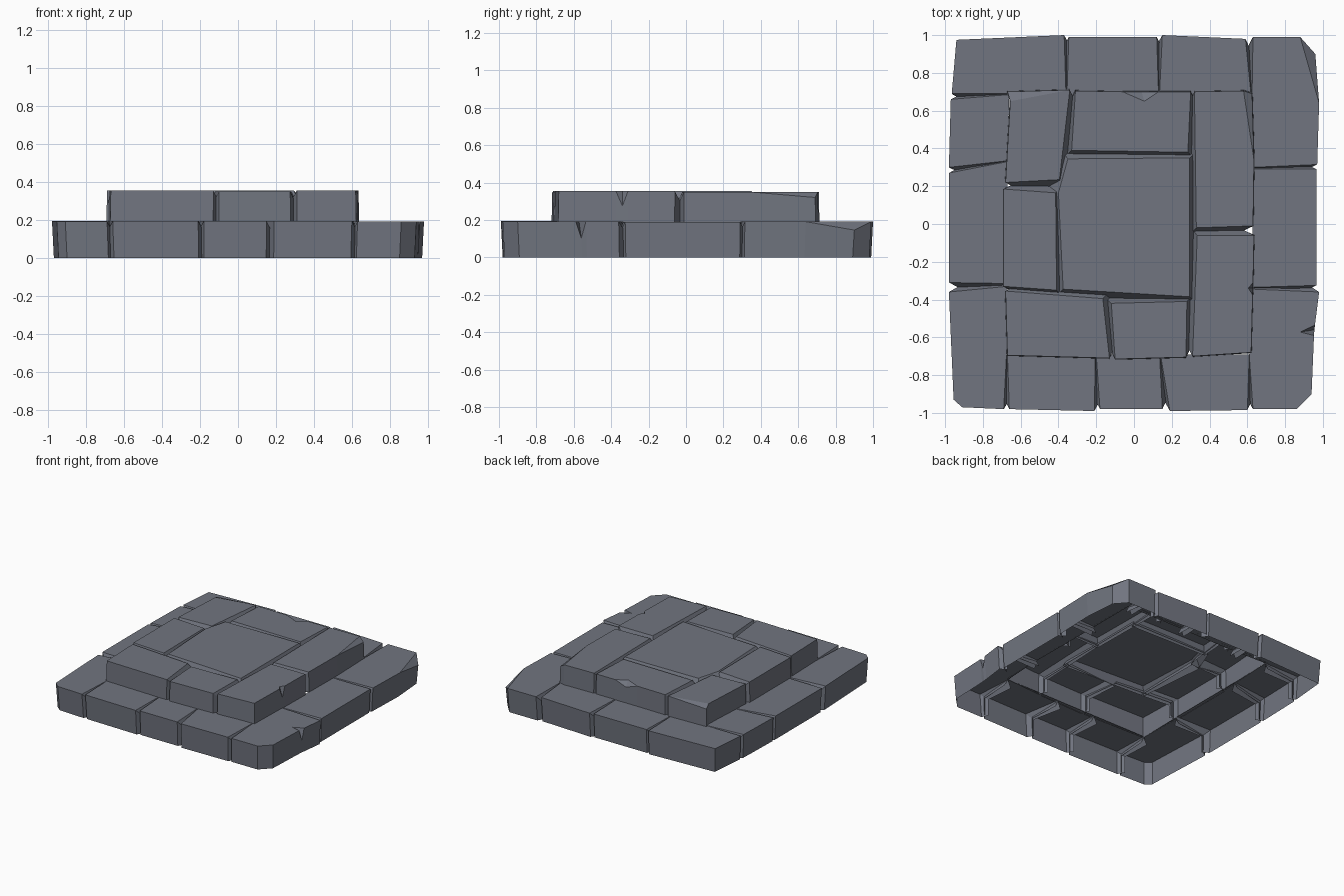
import bpy, bmesh, random
from mathutils import Vector

if "Cube" in bpy.data.objects:
    bpy.data.objects.remove(bpy.data.objects["Cube"])

random.seed(4)
stone = bpy.data.materials.new("slate stone")
stone.diffuse_color = (0.165, 0.178, 0.215, 1)
stone.use_nodes = True
stone.node_tree.nodes["Principled BSDF"].inputs["Base Color"].default_value = stone.diffuse_color

# Stone outlines seen from above. A point may carry a drop (chipped corner),
# and also the inner tip of a notch: (x, y[, drop[, tip_x, tip_y]])
LOWER = [
    # back row
    [(-.94, .975), (-.965, .69), (-.67, .69), (-.36, .68), (-.37, 1.0)],
    [(-.345, .99), (-.355, .68), (.13, .68), (.12, .99)],
    [(.15, 1.0), (.135, .68), (.62, .68), (.59, .98)],
    # right row with both corners
    [(.63, .99), (.625, .68), (.625, .30), (.97, .315), (.98, .64),
     (.96, .90, .045), (.88, .99)],
    [(.625, .29), (.63, -.335), (.965, -.325), (.965, .29)],
    [(.63, -.345), (.61, -.69), (.63, -.98), (.86, -.98), (.94, -.9),
     (.953, -.59), (.955, -.56, .09, .88, -.572), (.958, -.535), (.98, -.36)],
    # front row
    [(.60, -.985), (.61, -.69), (.14, -.69), (.19, -.99)],
    [(.15, -.98), (.135, -.69), (-.20, -.69), (-.18, -.98)],
    [(-.21, -.99), (-.205, -.69), (-.67, -.69), (-.66, -.98)],
    # left row with the front corner
    [(-.69, -.98), (-.675, -.69), (-.67, -.33), (-.98, -.36), (-.955, -.93), (-.91, -.97)],
    [(-.98, -.31), (-.67, -.315), (-.67, .33), (-.98, .27)],
    [(-.98, .30), (-.67, .335), (-.66, .685), (-.97, .66)],
]
UPPER = [
    [(-.68, .22), (-.395, .235), (-.34, .71), (-.67, .70, .02), (-.655, .65)],
    [(-.33, .39), (.285, .38), (.30, .70), (.13, .70), (.04, .70, .035, .055, .65),
     (-.06, .70), (-.31, .705)],
    [(.33, -.02), (.63, -.01), (.635, .34), (.625, .69, .03), (.58, .705), (.32, .70)],
    [(.335, -.06), (.31, -.70), (.62, -.68), (.628, -.375),
     (.63, -.34, .08, .605, -.34), (.63, -.31), (.635, -.06)],
    [(-.35, .345), (-.40, .165), (-.375, -.345), (.295, -.385), (.295, .35)],
    [(-.69, .185), (-.69, -.33), (-.41, -.35), (-.415, .165)],
    [(-.68, -.355), (-.67, -.695), (-.13, -.71), (-.165, -.395)],
    [(-.12, -.42), (-.10, -.715), (.275, -.705), (.28, -.41)],
]


def reach(p):
    return max(abs(p[0]), abs(p[1]))


def build_stone(name, pts, top, bottom, rim, core, taper):
    """Open-bottomed stone: flat top, outer walls, sloping joint sides.
    Edges beyond rim are walls; edges within core are hidden."""
    area = sum(a[0] * b[1] - b[0] * a[1] for a, b in zip(pts, pts[1:] + pts[:1]))
    if area < 0:
        pts = pts[::-1]
    n = len(pts)
    top += random.uniform(-.003, .003)
    bm = bmesh.new()
    new = bm.verts.new
    tops = [new((p[0], p[1], top - (p[2] if len(p) > 2 else 0))) for p in pts]
    feet = [new((p[0] * taper, p[1] * taper, bottom)) for p in pts]
    lows = [Vector((p[0], p[1], top - .06)) for p in pts]

    # classify edges and spread the joint sides under the neighbours
    kinds = []
    for i in range(n):
        j = (i + 1) % n
        a, b = pts[i], pts[j]
        r = reach(a), reach(b)
        kind = "wall" if min(r) > rim else "hidden" if max(r) < core else "joint"
        kinds.append(kind)
        out = Vector((b[1] - a[1], a[0] - b[0], 0)).normalized()
        step = {"wall": -.06, "joint": .03, "hidden": 0}[kind]
        lows[i] += out * step
        lows[j] += out * step
    low = [new(v) for v in lows]
    deep = [new((v.x, v.y, bottom)) for v in lows]

    # top face, with chip triangles and notch sides
    face = []
    for i, p in enumerate(pts):
        prev, nxt = tops[i - 1], tops[(i + 1) % n]
        if len(p) == 3:
            bm.faces.new((prev, tops[i], nxt))
        elif len(p) == 5:
            tip = new((p[3], p[4], top))
            bm.faces.new((prev, tops[i], tip))
            bm.faces.new((tip, tops[i], nxt))
            face.append(tip)
        else:
            face.append(tops[i])
    bm.faces.new(face)

    # walls, joint sides and the upright groove at each wall end
    for i in range(n):
        j = (i + 1) % n
        if kinds[i] == "wall":
            bm.faces.new((tops[i], feet[i], feet[j], tops[j]))
        elif kinds[i] == "joint":
            bm.faces.new((tops[i], low[i], low[j], tops[j]))
            if kinds[i - 1] == "wall":
                bm.faces.new((tops[i], feet[i], deep[i], low[i]))
            if kinds[j] == "wall":
                bm.faces.new((tops[j], low[j], deep[j], feet[j]))
    bmesh.ops.delete(bm, geom=[v for v in bm.verts if not v.link_faces], context='VERTS')
    me = bpy.data.meshes.new(name)
    bm.to_mesh(me)
    bm.free()
    me.materials.append(stone)
    bpy.context.collection.objects.link(bpy.data.objects.new(name, me))


# Lower step, then the upper paving
for k, pts in enumerate(LOWER):
    build_stone(f"lower_stone_{k + 1}", pts, .193, 0, .84, .78, .99)
for k, pts in enumerate(UPPER):
    build_stone(f"upper_stone_{k + 1}", pts, .352, .19, .60, 0, 1.005)
